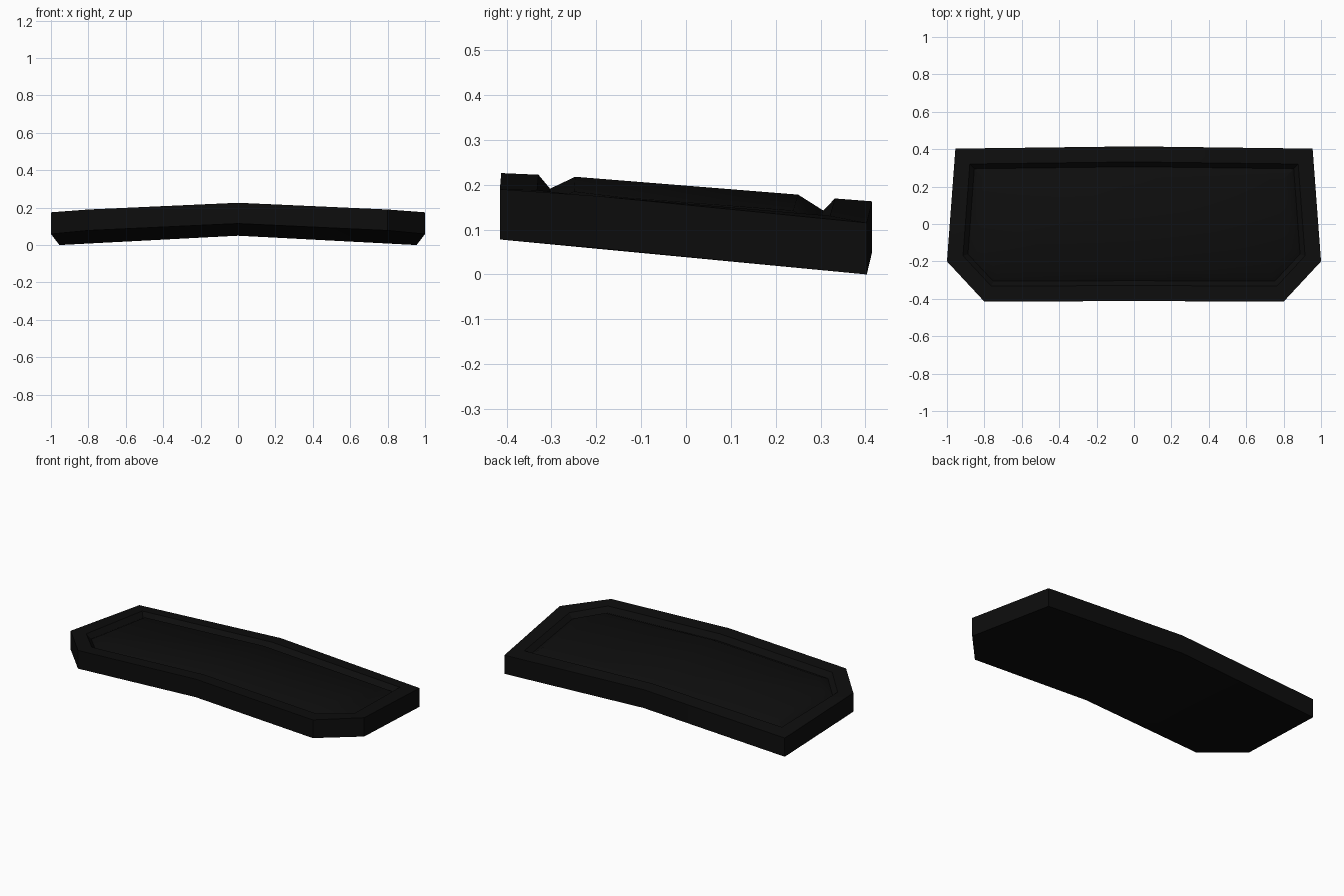
import bpy, bmesh, math
from mathutils import Vector

if "Cube" in bpy.data.objects:
    bpy.data.objects.remove(bpy.data.objects["Cube"])

# Half outline (x >= 0), from front centre round to back centre
OUTER = [Vector(p) for p in ((0, -0.412), (0.80, -0.415), (1.0, -0.20), (0.955, 0.403), (0, 0.415))]
BOTTOM_Z = (0.115, 0.078, 0.059, 0.0, 0.05)
TOP_Z = (0.226, 0.190, 0.175, 0.115, 0.163)


def inset(points, d):
    """Move the half outline inwards by d with mitred corners."""
    normals = []
    for a, b in zip(points, points[1:]):
        e = (b - a).normalized()
        normals.append(Vector((-e.y, e.x)))
    out = [points[0] + Vector((0, d))]
    for p, n, m in zip(points[1:-1], normals, normals[1:]):
        out.append(p + (n + m) * (d / (1 + n.dot(m))))
    out.append(points[-1] - Vector((0, d)))
    return out


def surface(p, drop=0.0):
    """Height of the sloping, centre-ridged top."""
    return 0.198 - 0.08 * p.y - 0.045 * p.x - drop


# Rings: underside, rim, rim inner edge, groove bottom, panel edge
rings = [[(p.x, p.y, z) for p, z in zip(OUTER, BOTTOM_Z)],
         [(p.x, p.y, z) for p, z in zip(OUTER, TOP_Z)]]
for d, drop in ((0.083, 0.002), (0.109, 0.031), (0.165, 0.0)):
    rings.append([(p.x, p.y, surface(p, drop)) for p in inset(OUTER, d)])

bm = bmesh.new()
loops = [[bm.verts.new(c) for c in ring] for ring in rings]
for lo, hi in zip(loops, loops[1:]):
    for i in range(len(lo) - 1):
        bm.faces.new((lo[i], lo[i + 1], hi[i + 1], hi[i]))
bm.faces.new(loops[-1])
bm.faces.new(loops[0][::-1])

mesh = bpy.data.meshes.new("grooved_plate")
bm.to_mesh(mesh)
bm.free()
plate = bpy.data.objects.new("grooved_plate", mesh)
bpy.context.collection.objects.link(plate)

# Single matt black colour
black = bpy.data.materials.new("black")
black.diffuse_color = (0.004, 0.004, 0.004, 1)
black.use_nodes = True
black.node_tree.nodes["Principled BSDF"].inputs["Base Color"].default_value = black.diffuse_color
mesh.materials.append(black)

# Mirror across the centre ridge
mirror = plate.modifiers.new("mirror", 'MIRROR')
mirror.use_clip = True
bpy.context.view_layer.objects.active = plate
plate.select_set(True)
bpy.ops.object.modifier_apply(modifier="mirror")
bpy.ops.object.shade_smooth_by_angle(angle=math.radians(30))
